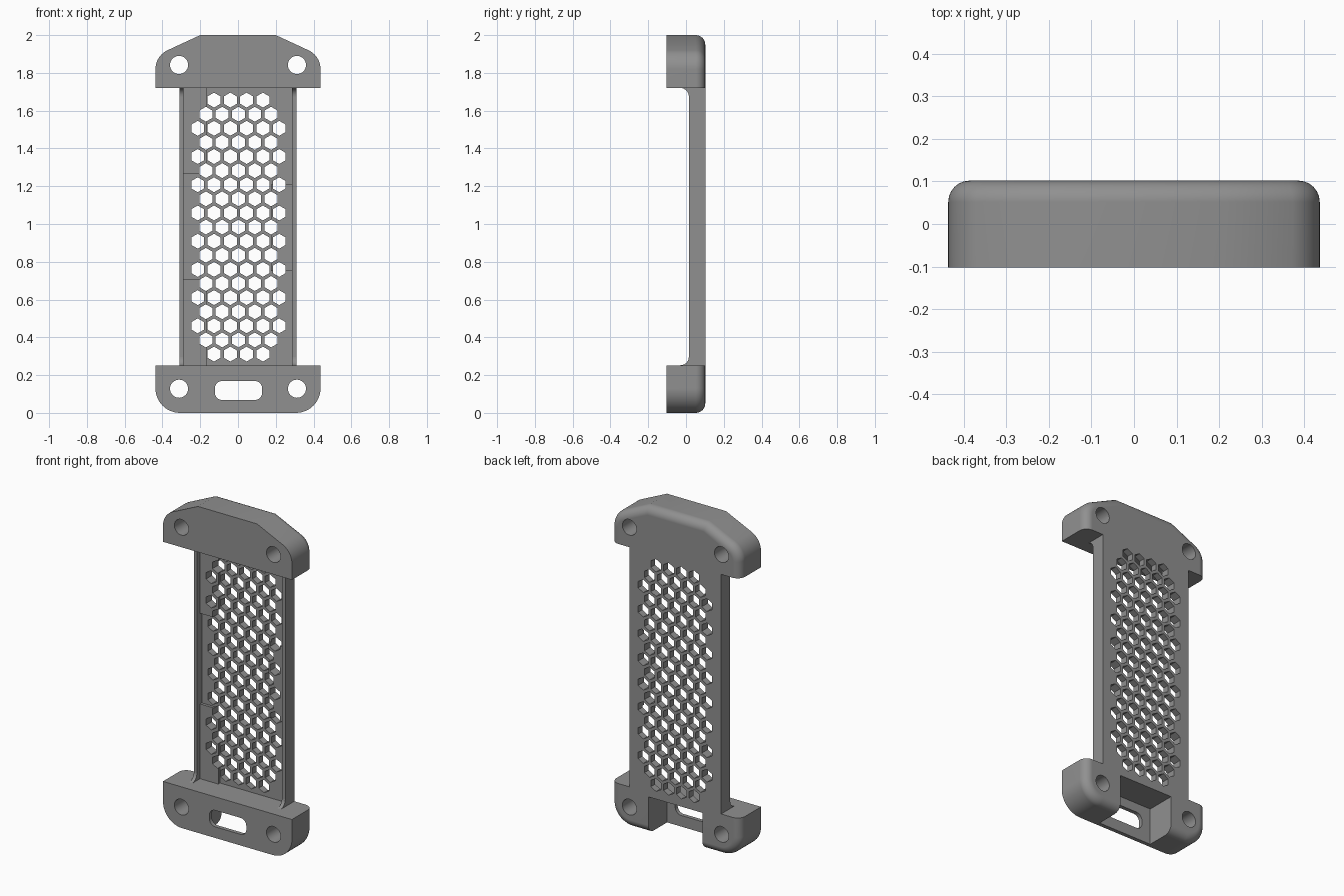
import bpy, bmesh, math

if "Cube" in bpy.data.objects:
    bpy.data.objects.remove(bpy.data.objects["Cube"])

gray = bpy.data.materials.new("gray plastic")
gray.diffuse_color = (0.28, 0.28, 0.28, 1)
gray.use_nodes = True
gray.node_tree.nodes["Principled BSDF"].inputs["Base Color"].default_value = gray.diffuse_color

BACK, FRONT = 0.102, -0.102
LOW, HIGH = 0.252, 1.72      # inner edges of the two end blocks


def make_prisms(name, outlines, a, b, axis="y", round_back=None, radius=0.05):
    """Extrude outlines from a to b. Outlines are (x, z) for axis y, (y, z) for axis x."""
    bm = bmesh.new()
    for pts in outlines:
        rings = []
        for d in (a, b):
            rings.append([bm.verts.new((p, d, q) if axis == "y" else (d, p, q))
                          for p, q in pts])
        n = len(pts)
        bm.faces.new(rings[0])
        bm.faces.new(rings[1][::-1])
        for i in range(n):
            j = (i + 1) % n
            bm.faces.new((rings[0][i], rings[1][i], rings[1][j], rings[0][j]))
    bmesh.ops.recalc_face_normals(bm, faces=bm.faces)
    if round_back is not None:
        # round the back rim, leaving the inner straight edge sharp
        rim = [e for e in bm.edges
               if all(abs(v.co.y - b) < 1e-5 for v in e.verts)
               and not all(abs(v.co.z - round_back) < 1e-5 for v in e.verts)]
        bmesh.ops.bevel(bm, geom=rim, offset=radius, segments=6, profile=0.5,
                        affect="EDGES", clamp_overlap=False)
        bmesh.ops.recalc_face_normals(bm, faces=bm.faces)
    mesh = bpy.data.meshes.new(name)
    bm.to_mesh(mesh)
    bm.free()
    obj = bpy.data.objects.new(name, mesh)
    bpy.context.collection.objects.link(obj)
    mesh.materials.append(gray)
    return obj


def cut(obj, cutter):
    """Subtract the cutter and remove it."""
    mod = obj.modifiers.new("cut", "BOOLEAN")
    mod.operation, mod.solver, mod.object = "DIFFERENCE", "EXACT", cutter
    bpy.context.view_layer.update()
    dg = bpy.context.evaluated_depsgraph_get()
    mesh = bpy.data.meshes.new_from_object(obj.evaluated_get(dg))
    obj.modifiers.clear()
    obj.data = mesh
    bpy.data.objects.remove(cutter)


def arc(cx, cz, r, a0, a1, n):
    return [(cx + r * math.cos(math.radians(a0 + (a1 - a0) * i / n)),
             cz + r * math.sin(math.radians(a0 + (a1 - a0) * i / n)))
            for i in range(n + 1)]


def rect(x0, x1, z0, z1):
    return [(x0, z0), (x1, z0), (x1, z1), (x0, z1)]


def smooth(obj):
    bpy.ops.object.select_all(action="DESELECT")
    obj.select_set(True)
    bpy.context.view_layer.objects.active = obj
    bpy.ops.object.shade_smooth_by_angle(angle=math.radians(30))
    mod = obj.modifiers.new("clean shading", "WEIGHTED_NORMAL")
    mod.keep_sharp = True


def screw_holes(z):
    return make_prisms("hole_cutter", [arc(s * 0.312, z, 0.048, 0, 348.75, 31)
                                       for s in (-1, 1)], -0.3, 0.3)


# Top block: sloped shoulders and rounded corners
right = [(0.437, HIGH)] + arc(0.327, 1.82, 0.11, 0, 65, 10) + [(0.2, 2.0)]
outline = right + [(-x, z) for x, z in reversed(right)]
top = make_prisms("top_block", [outline], FRONT, BACK, round_back=HIGH)
cut(top, screw_holes(1.842))
smooth(top)

# Bottom block: rounded lower corners
right = [(0.437, LOW)] + arc(0.307, 0.13, 0.13, 0, -90, 12)
outline = right + [(-x, z) for x, z in reversed(right)]
bottom = make_prisms("bottom_block", [outline], FRONT, BACK, round_back=LOW)
cut(bottom, screw_holes(0.128))
# Pocket open to the back and underside, behind a thin front wall
cut(bottom, make_prisms("pocket_cutter", [rect(-0.183, 0.183, -0.1, 0.225)], -0.078, 0.3))
# Rounded slot through the front wall
slot = []
for cx, cz, a in ((0.088, 0.129, 0), (-0.083, 0.129, 90),
                  (-0.083, 0.108, 180), (0.088, 0.108, 270)):
    slot += arc(cx, cz, 0.04, a, a + 90, 6)
cut(bottom, make_prisms("slot_cutter", [slot], -0.3, 0.0))
smooth(bottom)

# Vent plate with side rails
plate = make_prisms("vent_plate", [rect(-0.31, 0.31, LOW, HIGH)], 0.015, BACK)
# Shallow recess between the rails, leaving the raised pads
cut(plate, make_prisms("recess_cutter", [rect(-0.289, 0.287, 0.1, 1.9)], -0.3, 0.045))
# Deeper recess in the middle, widened beside the pads
deep = [(-0.165, 0.1), (0.287, 0.1), (0.287, 0.75), (0.175, 0.75),
        (0.175, 1.21), (0.287, 1.21), (0.287, 1.9), (-0.165, 1.9),
        (-0.165, 1.265), (-0.289, 1.265), (-0.289, 0.71), (-0.165, 0.71)]
cut(plate, make_prisms("deep_cutter", [deep], -0.3, 0.062))
# Honeycomb of pointed-top hexagons
PITCH, ROWS = 0.0863, 19
cells = []
for row in range(ROWS):
    count = 4 if row in (0, ROWS - 1) else (5 if row % 2 else 6)
    z = 1.656 - row * 0.0747
    for k in range(count):
        x = 0.0025 + (k - (count - 1) / 2) * PITCH
        cells.append(arc(x, z, 0.0395, 30, 330, 5))
cut(plate, make_prisms("honeycomb_cutter", cells, -0.3, 0.3))

# Curved fillets joining the rails to the blocks
R = 0.045
for side, x0, x1 in (("left", -0.31, -0.289), ("right", 0.287, 0.31)):
    for end, z, d in (("lower", LOW, 1), ("upper", HIGH, -1)):
        curve = [(0.015 - R + R * math.sin(t), z + d * (R - R * math.cos(t)))
                 for t in (i * math.pi / 16 for i in range(9))]
        smooth(make_prisms(f"{side}_{end}_fillet", [[(0.015, z)] + curve], x0, x1, axis="x"))
